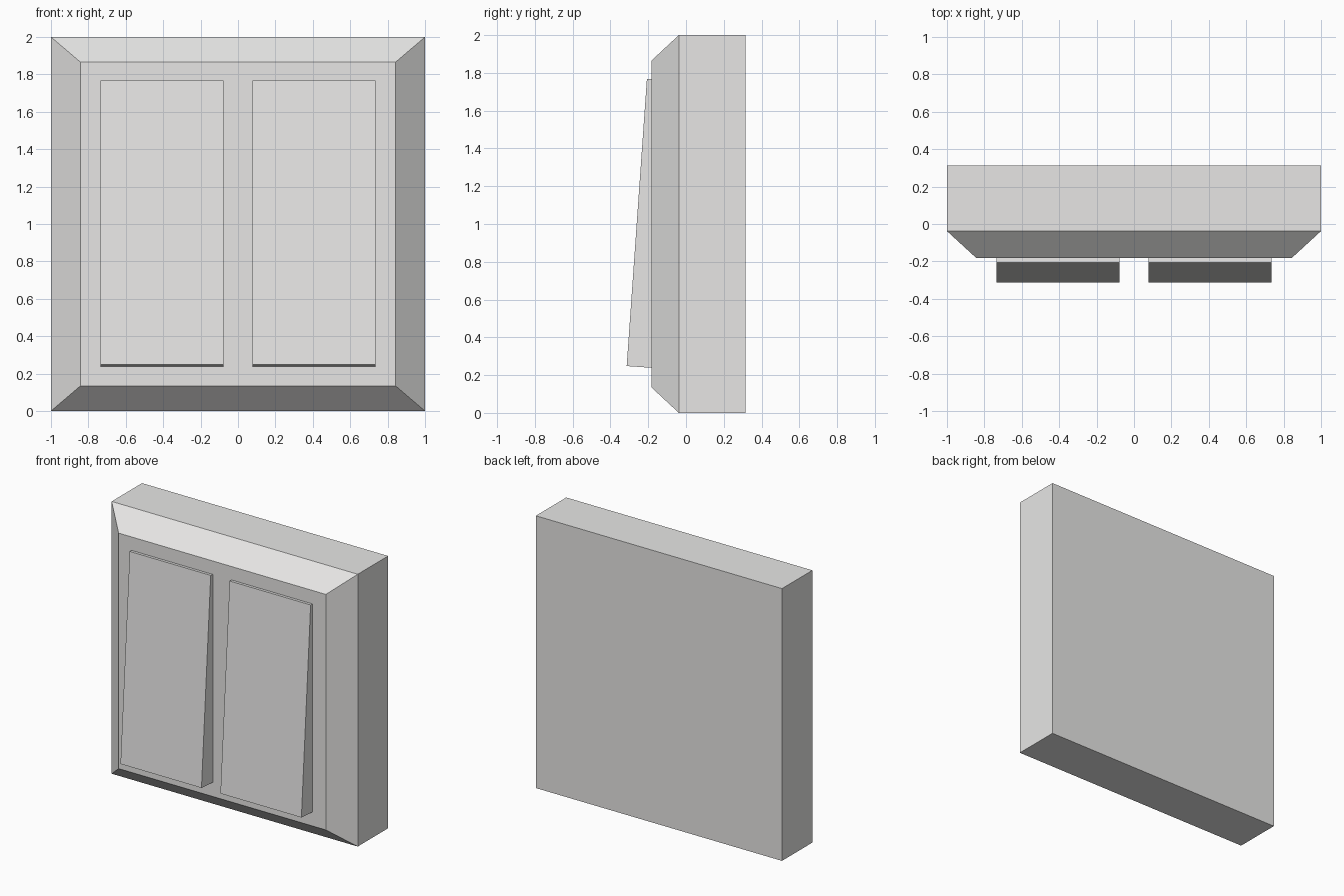
import bpy, bmesh, math
from mathutils import Vector

if "Cube" in bpy.data.objects:
    bpy.data.objects.remove(bpy.data.objects["Cube"])

plastic = bpy.data.materials.new("off_white_plastic")
plastic.diffuse_color = (0.8, 0.795, 0.785, 1)
plastic.use_nodes = True
plastic.node_tree.nodes["Principled BSDF"].inputs["Base Color"].default_value = plastic.diffuse_color


def make_object(name, bm):
    bmesh.ops.recalc_face_normals(bm, faces=bm.faces)
    mesh = bpy.data.meshes.new(name)
    bm.to_mesh(mesh)
    bm.free()
    mesh.materials.append(plastic)
    obj = bpy.data.objects.new(name, mesh)
    bpy.context.collection.objects.link(obj)
    return obj


# Wall plate: rectangular sections lofted from back to front
bm = bmesh.new()
rings = []
for y, half_x, half_z in ((0.314, 1, 1), (-0.038, 1, 1), (-0.183, 0.842, 0.865)):
    rings.append([bm.verts.new((sx * half_x, y, 1 + sz * half_z))
                  for sx, sz in ((-1, -1), (1, -1), (1, 1), (-1, 1))])
bm.faces.new(rings[0])
bm.faces.new(rings[-1])
for a, b in zip(rings, rings[1:]):
    for i in range(4):
        j = (i + 1) % 4
        bm.faces.new((a[i], a[j], b[j], b[i]))
make_object("wall_plate", bm)

# Tilted rockers: side profile extruded across the width, bottom edge pressed out
profile = [(-0.207, 1.768), (-0.314, 0.248), (-0.15, 0.2365), (-0.15, 1.764)]
for name, side in (("left_rocker", -1), ("right_rocker", 1)):
    bm = bmesh.new()
    face = bm.faces.new([bm.verts.new((side * 0.406 - 0.329, y, z)) for y, z in profile])
    ext = bmesh.ops.extrude_face_region(bm, geom=[face])
    moved = [g for g in ext["geom"] if isinstance(g, bmesh.types.BMVert)]
    bmesh.ops.translate(bm, verts=moved, vec=Vector((0.658, 0, 0)))
    # extrude_face_region keeps the start face, so the solid is closed
    make_object(name, bm)
